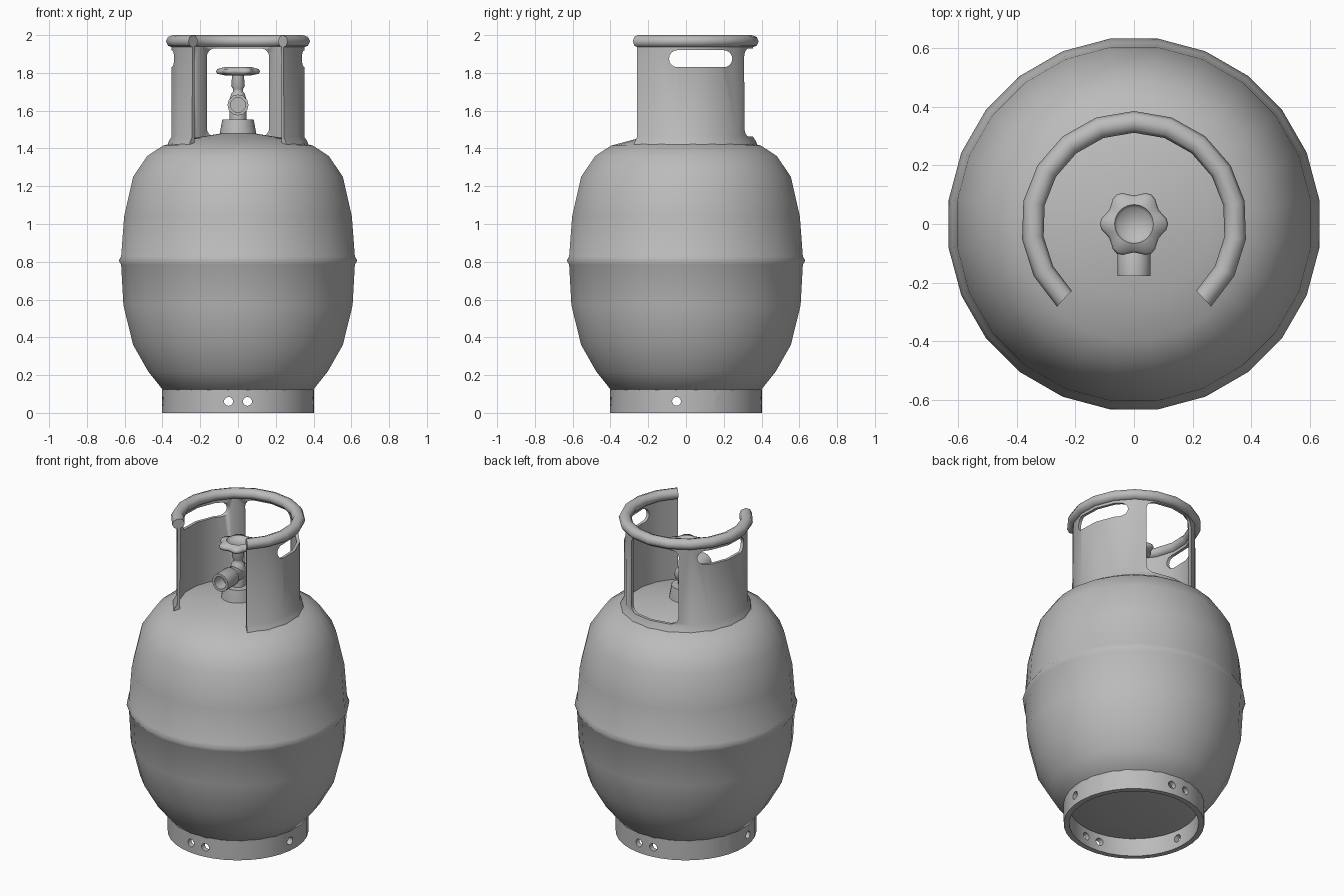
import bpy, bmesh
from math import pi, radians, cos, sin
from mathutils import Matrix, Vector

cube = bpy.data.objects.get("Cube")
if cube:
    bpy.data.objects.remove(cube)

GREY = (0.5, 0.5, 0.5, 1)
metal = bpy.data.materials.new("grey_metal")
metal.diffuse_color = GREY
metal.use_nodes = True
metal.node_tree.nodes["Principled BSDF"].inputs["Base Color"].default_value = GREY


def make(name, bm):
    """Turn a bmesh into an object with the metal material."""
    bmesh.ops.recalc_face_normals(bm, faces=bm.faces)
    mesh = bpy.data.meshes.new(name)
    bm.to_mesh(mesh)
    bm.free()
    mesh.materials.append(metal)
    obj = bpy.data.objects.new(name, mesh)
    bpy.context.collection.objects.link(obj)
    return obj


def revolve(name, profile, segs, start=0, sweep=360, loop=False, lobes=0):
    """Turn an (r, z) profile about z; partial sweeps of a loop get end caps."""
    bm = bmesh.new()
    full = sweep == 360
    rows = []
    for i in range(segs if full else segs + 1):
        a = radians(start + sweep * i / segs)
        row = []
        for r, z in profile:
            r += lobes * cos(6 * a) if r > 0.09 else 0
            row.append(bm.verts.new((r * cos(a), r * sin(a), z)))
        rows.append(row)
    n = len(profile)
    for i in range(segs):
        p, q = rows[i], rows[(i + 1) % len(rows)]
        for j in range(n if loop else n - 1):
            k = (j + 1) % n
            bm.faces.new((p[j], q[j], q[k], p[k]))
    if loop and not full:
        bm.faces.new(rows[0])
        bm.faces.new(rows[-1])
    bmesh.ops.remove_doubles(bm, verts=bm.verts, dist=1e-5)
    return make(name, bm)


def rounded_box(low, high, axis, radius):
    """Cutter box with the four edges along one axis rounded."""
    bm = bmesh.new()
    low, high = Vector(low), Vector(high)
    bmesh.ops.create_cube(bm, size=1)
    bmesh.ops.scale(bm, vec=high - low, verts=bm.verts)
    bmesh.ops.translate(bm, vec=(low + high) / 2, verts=bm.verts)
    edges = [e for e in bm.edges
             if abs(e.verts[0].co[axis] - e.verts[1].co[axis]) > 1e-4]
    bmesh.ops.bevel(bm, geom=edges, offset=radius, segments=4,
                    profile=0.5, affect='EDGES')
    return make("cutter", bm)


def rod(x, y, axis):
    """Long round cutter lying along the x or y axis at drain hole height."""
    bm = bmesh.new()
    bmesh.ops.create_cone(bm, cap_ends=True, segments=10, radius1=0.024,
                          radius2=0.024, depth=1)
    bm.transform(Matrix.Translation((x, y, 0.061))
                 @ Matrix.Rotation(pi / 2, 4, axis))
    return make("cutter", bm)


def cut(obj, cutter):
    """Subtract the cutter and discard it."""
    cutter.hide_render = True
    mod = obj.modifiers.new("cut", 'BOOLEAN')
    mod.operation, mod.solver, mod.object = 'DIFFERENCE', 'EXACT', cutter
    bpy.context.view_layer.objects.active = obj
    bpy.ops.object.modifier_apply(modifier=mod.name)
    bpy.data.objects.remove(cutter)


# Tank shell with the weld bead round its middle
tank = revolve("tank_body", [
    (0, 0.09), (0.2, 0.095), (0.36, 0.11), (0.4, 0.12), (0.48, 0.22),
    (0.56, 0.36), (0.612, 0.57), (0.624, 0.785), (0.637, 0.806),
    (0.624, 0.828), (0.608, 1.04), (0.56, 1.25), (0.485, 1.36),
    (0.4, 1.415), (0.26, 1.452), (0.1, 1.478), (0, 1.48)], 24, 7.5)

# Foot ring with drain holes bored straight through from side to side
foot = revolve("foot_ring", [(0.402, 0), (0.402, 0.125), (0.37, 0.125),
                             (0.37, 0)], 36, start=3, loop=True)
for cutter in (rod(-0.05, 0, 'X'), rod(0.05, 0, 'X'),
               rod(0, -0.05, 'Y'), rod(0, 0.152, 'Y')):
    cut(foot, cutter)

# Collar guard, open at the front, with a back window and side hand slots
ARC = dict(segs=14, start=-47, sweep=274, loop=True)
collar = revolve("collar_guard", [(0.38, 1.405), (0.372, 1.435), (0.356, 1.46),
                                  (0.354, 1.96), (0.336, 1.96), (0.338, 1.405)],
                 **ARC)
cut(collar, rounded_box((-0.165, 0.15, 1.462), (0.165, 0.5, 1.93), 1, 0.045))
cut(collar, rounded_box((-0.5, -0.09, 1.83), (0.5, 0.245, 1.92), 0, 0.044))

# Rolled handle rim on top of the collar
rim = revolve("handle_rim", [(0.348 + 0.037 * cos(k * pi / 4),
                              1.967 + 0.033 * sin(k * pi / 4))
                             for k in range(8)], **ARC)

# Valve: boss, body with stem, side outlet and handwheel
boss = revolve("valve_boss", [(0, 1.45), (0.1, 1.45), (0.095, 1.49),
                              (0.083, 1.553), (0, 1.553)], 16)
stem = revolve("valve_stem", [(0, 1.54), (0.045, 1.54), (0.045, 1.66),
                              (0.035, 1.69), (0.027, 1.7), (0.027, 1.715),
                              (0.036, 1.73), (0.03, 1.8), (0, 1.8)], 12)
outlet = revolve("valve_outlet", [(0, -0.06), (0.04, -0.06), (0.048, -0.045),
                                  (0.048, 0.06), (0.056, 0.07), (0.056, 0.178),
                                  (0.04, 0.178), (0.04, 0.1), (0, 0.1)], 12)
outlet.data.transform(Matrix.Translation((0, 0, 1.63))
                      @ Matrix.Rotation(pi / 2, 4, 'X'))
wheel = revolve("valve_handwheel", [(0, 1.785), (0.06, 1.785), (0.1, 1.795),
                                    (0.107, 1.808), (0.1, 1.82), (0.066, 1.832),
                                    (0.056, 1.815), (0, 1.812)], 36, lobes=0.01)

# Smooth shading that keeps hard edges
bpy.ops.object.select_all(action='DESELECT')
for part in (tank, foot, collar, rim, boss, stem, outlet, wheel):
    part.select_set(True)
bpy.context.view_layer.objects.active = tank
bpy.ops.object.shade_smooth_by_angle(angle=radians(66))
